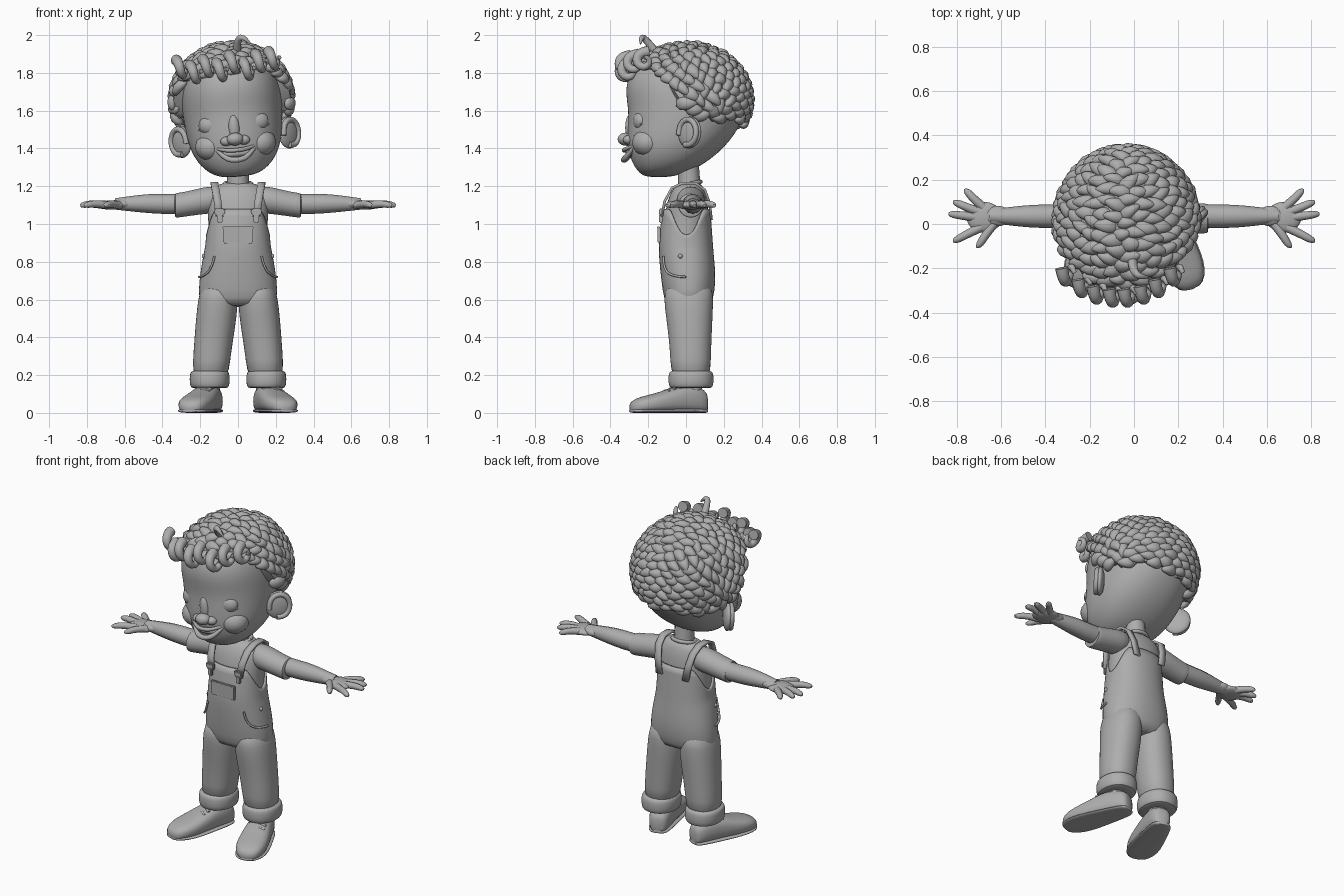
import bpy, bmesh, math, random
from mathutils import Vector, Matrix

random.seed(4)
if "Cube" in bpy.data.objects:
    bpy.data.objects.remove(bpy.data.objects["Cube"], do_unlink=True)

grey = bpy.data.materials.new("plain grey")
grey.use_nodes = True
grey.diffuse_color = (0.42, 0.42, 0.42, 1)
grey.node_tree.nodes["Principled BSDF"].inputs["Base Color"].default_value = grey.diffuse_color


def select(ob):
    bpy.ops.object.select_all(action='DESELECT')
    ob.select_set(True)
    bpy.context.view_layer.objects.active = ob


def finish(bm, name, angle=50, subsurf=0, shell=0):
    bmesh.ops.recalc_face_normals(bm, faces=bm.faces)
    me = bpy.data.meshes.new(name)
    bm.to_mesh(me)
    bm.free()
    ob = bpy.data.objects.new(name, me)
    bpy.context.collection.objects.link(ob)
    me.materials.append(grey)
    select(ob)
    bpy.ops.object.shade_smooth_by_angle(angle=math.radians(angle))
    if subsurf:
        ob.modifiers.new("round", 'SUBSURF').levels = subsurf
        ob.modifiers["round"].render_levels = subsurf
    if shell:
        mod = ob.modifiers.new("cloth", 'SOLIDIFY')
        mod.thickness, mod.offset = shell, -1
    return ob


def power(v, p):
    return math.copysign(abs(v) ** (2 / p), v)


def oval(z, rx, y0, y1, cx=0, p=2.2, n=24):
    """Horizontal ring between y0 and y1."""
    angles = [2 * math.pi * i / n for i in range(n)]
    return [Vector((cx + rx * power(math.cos(a), p),
                    (y0 + y1) / 2 + (y1 - y0) / 2 * power(math.sin(a), p), z)) for a in angles]


def loft(name, rings, subsurf=1, open_top=False, shell=0):
    bm = bmesh.new()
    loops = [[bm.verts.new(p) for p in ring] for ring in rings]
    n = len(loops[0])
    for a, b in zip(loops, loops[1:]):
        for i in range(n):
            bm.faces.new((a[i], a[(i + 1) % n], b[(i + 1) % n], b[i]))
    bm.faces.new(loops[0])
    if not open_top:
        bm.faces.new(loops[-1])
    return finish(bm, name, 60, subsurf, shell)


def ball(bm, loc, size, rot=None, sub=3):
    m = Matrix.Translation(loc) @ (rot or Matrix()) @ Matrix.Diagonal((*size, 1))
    bmesh.ops.create_icosphere(bm, subdivisions=sub, radius=1, matrix=m)


def tube(name, points, radii):
    cu = bpy.data.curves.new(name, 'CURVE')
    cu.dimensions, cu.bevel_depth, cu.use_fill_caps = '3D', 1, True
    cu.bevel_resolution, cu.resolution_u = 4, 6
    sp = cu.splines.new('NURBS')
    sp.points.add(len(points) - 1)
    for i, (p, co) in enumerate(zip(sp.points, points)):
        p.co = (*co, 1)
        p.radius = radii[i] if isinstance(radii, (list, tuple)) else radii
    sp.order_u, sp.use_endpoint_u = 3, True
    ob = bpy.data.objects.new(name, cu)
    bpy.context.collection.objects.link(ob)
    cu.materials.append(grey)
    select(ob)
    bpy.ops.object.convert(target='MESH')
    ob = bpy.context.object
    bpy.ops.object.shade_smooth_by_angle(angle=math.radians(50))
    return ob


def strip(name, points, half):
    bm = bmesh.new()
    rows = [[bm.verts.new((x + d, y, z)) for d in (-half, half)] for x, y, z in points]
    for a, b in zip(rows, rows[1:]):
        bm.faces.new((a[0], a[1], b[1], b[0]))
    ob = finish(bm, name, 60, 0, 0.014)
    ob.modifiers["cloth"].offset = 0


def box(name, loc, size, bevel=0.006):
    bm = bmesh.new()
    bmesh.ops.create_cube(bm, size=1, matrix=Matrix.Translation(loc) @ Matrix.Diagonal((*size, 1)))
    bmesh.ops.bevel(bm, geom=bm.edges[:], offset=bevel, segments=2, affect='EDGES')
    finish(bm, name, 40)


# Head and face, modelled upright and tilted afterwards
head = [loft("head", [oval(*r) for r in (
    (1.25, .07, -.21, -.09), (1.27, .135, -.25, .0), (1.32, .195, -.285, .1), (1.4, .24, -.312, .2),
    (1.5, .258, -.312, .28), (1.6, .268, -.305, .315), (1.7, .268, -.325, .3),
    (1.8, .245, -.305, .27), (1.9, .17, -.22, .18))], 2)]
bm = bmesh.new()
ball(bm, (0, -.322, 1.45), (.045, .04, .034))
ball(bm, (0, -.298, 1.51), (.03, .024, .07))
for s in (-1, 1):
    ball(bm, (s * .047, -.305, 1.442), (.032, .028, .025))
head.append(finish(bm, "nose"))
for s, side in ((-1, "right"), (1, "left")):
    bm = bmesh.new()
    ball(bm, (s * .12, -.236, 1.535), (.066, .045, .055))
    head.append(finish(bm, side + "_eyelid"))
    bm = bmesh.new()
    ball(bm, (s * .13, -.2, 1.42), (.085, .085, .075))
    head.append(finish(bm, side + "_cheek"))
    head.append(tube(side + "_lashes", [(s * x, y, z) for x, y, z in (
        (.06, -.27, 1.515), (.12, -.285, 1.49), (.185, -.235, 1.515))], .005))
    head.append(tube(side + "_eyebrow", [(s * x, y, z) for x, y, z in (
        (.06, -.295, 1.64), (.12, -.28, 1.665), (.19, -.22, 1.645))], [.006, .009, .003]))
    # Ear with a raised rim
    turn = Matrix.Rotation(s * math.radians(49), 4, 'Z')
    centre = Vector((s * .285, .02, 1.46))
    out = Vector((s * .75, -.65, 0))
    bm = bmesh.new()
    ball(bm, centre, (.078, .026, .085), turn)
    head.append(finish(bm, side + "_ear"))
    along = Vector((s * .65, .75, 0))
    rim = [centre + out * .018 + along * .062 * math.cos(a) + Vector((0, 0, .07 * math.sin(a)))
           for a in [math.radians(d) for d in range(-110, 200, 30)]]
    head.append(tube(side + "_ear_rim", rim, .015))

# Grinning mouth
for name, mid, low, r in (("upper_lip", 1.395, 1.39, .011), ("lower_lip", 1.352, 1.336, .015)):
    head.append(tube(name, [(-.11, -.27, 1.41), (-.065, -.312, mid), (0, -.335, low),
                            (.065, -.312, mid), (.11, -.27, 1.41)], [.006, r, r, r, .006]))
bm = bmesh.new()
ball(bm, (0, -.27, 1.374), (.09, .05, .028))
head.append(finish(bm, "teeth"))


# Curly hair: an inner cap covered in overlapping locks
def hairline(y):
    if y < -.18:
        return 1.8
    if y < 0:
        return 1.58 - y / .18 * .22
    return max(1.52, 1.58 - y * .5)


mid, size = Vector((0, .005, 1.66)), Vector((.315, .335, .29))
bm = bmesh.new()
ball(bm, mid, size, sub=4)
for v in bm.verts:
    if v.co.z < hairline(v.co.y):
        v.co = mid + (v.co - mid) * .74
head.append(finish(bm, "hair_cap"))
bm = bmesh.new()
count = 400
for i in range(count):
    h = 1 - 2 * (i + .5) / count
    a = i * 2.39996
    r = math.sqrt(1 - h * h)
    d = Vector((r * math.cos(a), r * math.sin(a), h))
    p = mid + d * size
    if p.z < hairline(p.y) + .01:
        continue
    normal = Vector([d[k] / size[k] for k in range(3)]).normalized()
    flow = Vector((math.copysign(1, p.x), random.uniform(-.2, .7), random.uniform(-.6, 0)))
    flow = (flow - normal * flow.dot(normal)).normalized()
    flow = (flow + normal * random.uniform(.1, .4)).normalized()
    across = normal.cross(flow).normalized()
    axes = Matrix((flow, across, flow.cross(across))).transposed().to_4x4()
    scale = Matrix.Diagonal((random.uniform(.045, .065), random.uniform(.026, .036), .026, 1))
    made = bmesh.ops.create_icosphere(bm, subdivisions=2, radius=1)["verts"]
    for v in made:
        v.co.z -= .5 * v.co.x ** 2
        v.co.y *= 1 - .35 * v.co.x
    bmesh.ops.transform(bm, verts=made, matrix=Matrix.Translation(p) @ axes @ scale)
head.append(finish(bm, "hair_locks", 70))
# Rolled curls over the forehead and one loose flick
for i in range(8):
    x = -.245 + i * .07
    y = -.315 * math.sqrt(1 - (x / .34) ** 2)
    z = 1.83 + random.uniform(-.03, .025) - (.02 if i == 3 else 0)
    curl = []
    for k in range(9):
        r, a = .055 - k * .005, 1.2 + k * .85
        curl.append((x + (k - 4) * .007, y + r * math.cos(a), z + r * math.sin(a)))
    head.append(tube("forehead_curl", curl, [.03 - k * .0025 for k in range(9)]))
head.append(tube("top_flick", [(.05, -.17, 1.92), (.06, -.22, 1.985), (.1, -.24, 1.98),
                               (.125, -.24, 1.945)], [.022, .018, .013, .004]))
pivot = Matrix.Translation((0, 0, 1.27))
tilt = pivot @ Matrix.Rotation(math.radians(-5), 4, 'Y') @ pivot.inverted()
for ob in head:
    ob.data.transform(tilt)

# Neck, collar and shirt
tube("neck", [(0, .02, 1.15), (0, .018, 1.22), (0, .01, 1.34)], [.065, .056, .056])
tube("collar", [(.07 * math.cos(a), .018 + .06 * math.sin(a), 1.212 + .012 * math.sin(a))
                for a in [k * math.pi / 8 for k in range(17)]], .011)
loft("shirt", [oval(*r) for r in (
    (.8, .172, -.13, .13), (.95, .156, -.128, .125), (1.05, .16, -.112, .12), (1.12, .165, -.1, .115),
    (1.18, .15, -.075, .1), (1.208, .11, -.05, .085), (1.22, .06, -.03, .06))])

# Overalls: the bib falls away under the arms
rings = [oval(*r) for r in (
    (.56, .185, -.095, .125), (.6, .212, -.118, .145), (.7, .207, -.132, .16), (.8, .192, -.142, .152),
    (.86, .18, -.146, .146), (.92, .176, -.145, .142), (1.0, .173, -.136, .136), (1.08, .17, -.122, .13))]
for ring in rings:
    for p in ring:
        keep = min(1, max(.06, (.2 - abs(p.x)) / .055 - .2))
        if p.z > .86:
            p.z = .86 + (p.z - .86) * keep
loft("overalls_top", rings, 1, True, .012)
box("bib_pocket", (0, -.143, .94), (.16, .018, .085))
box("bib_pocket_hem", (0, -.146, .98), (.165, .016, .012), .003)

for s, side in ((-1, "right"), (1, "left")):
    # Straps, buckles and hip pockets
    strip(side + "_strap", [(s * x, y, z) for x, y, z in (
        (.098, -.128, 1.04), (.108, -.113, 1.12), (.12, -.075, 1.19), (.125, -.02, 1.216),
        (.125, .05, 1.216), (.118, .1, 1.18), (.105, .125, 1.11), (.09, .135, 1.02))], .02)
    box(side + "_buckle", (s * .097, -.132, 1.065), (.055, .022, .035))
    box(side + "_clasp", (s * .097, -.134, 1.03), (.03, .018, .05))
    tube(side + "_pocket_seam", [(s * x, y, z) for x, y, z in (
        (.125, -.12, .83), (.14, -.12, .76), (.19, -.065, .72), (.206, .0, .72))], .006)
    bm = bmesh.new()
    ball(bm, (s * .182, -.03, .83), (.01, .012, .012))
    finish(bm, side + "_hip_button")

    # Trouser legs and turned-up cuffs
    loft(side + "_trouser_leg", [oval(z, rx, a, b, s * cx) for z, cx, rx, a, b in (
        (.17, .147, .095, -.078, .13), (.28, .14, .099, -.083, .132), (.4, .127, .104, -.092, .136),
        (.52, .113, .108, -.108, .142), (.6, .106, .106, -.118, .145), (.7, .1, .09, -.11, .14))])
    loft(side + "_cuff", [oval(z, .09 + g, -.077 - g, .13 + g, s * .15) for z, g in (
        (.13, -.01), (.133, .01), (.155, .017), (.2, .017), (.22, .01), (.223, -.005))])
    tube(side + "_ankle", [(s * .15, .03, .08), (s * .15, .03, .2)], .055)

    # Shoes, toes turned out
    ahead, wide = Vector((s * .326, -.945, 0)), Vector((.945, s * .326, 0))
    base = Vector((s * .15, .03, 0))
    outline = ((-.085, .03, .09), (-.07, .055, .125), (0, .068, .15), (.08, .077, .145), (.16, .087, .115),
               (.24, .09, .095), (.31, .073, .078), (.345, .035, .05))
    for name, grow, flat in (("shoe", 1, 0), ("sole", 1.05, .022)):
        loft(side + "_" + name, [
            [base + ahead * t + wide * w * grow * power(math.cos(a), 2.6)
             + Vector((0, 0, (flat or h) / 2 * (1 + power(math.sin(a), 2.6))))
             for a in [k * math.pi / 10 for k in range(20)]] for t, w, h in outline])
    for t, z in ((.07, .146), (.1, .138), (.13, .126)):
        tube(side + "_lace", [base + ahead * (t + d / 5) + wide * d + Vector((0, 0, z - abs(d) * .3))
                              for d in (-.05, 0, .05)], .008)

    # Sleeve, arm and hand
    loft(side + "_sleeve", [[Vector((s * (x + .12 * (1.1 - z) * math.sin(a)), .025 + ry * math.cos(a),
                                     z + rz * math.sin(a))) for a in [k * math.pi / 10 for k in range(20)]]
                            for x, z, ry, rz in ((.08, 1.13, .07, .07), (.16, 1.128, .078, .074),
                                                 (.24, 1.112, .072, .068), (.31, 1.1, .068, .066),
                                                 (.335, 1.098, .068, .066), (.335, 1.098, .05, .05))])
    tube(side + "_arm", [(s * x, .035, z) for x, z in ((.2, 1.11), (.35, 1.105), (.45, 1.108),
                                                       (.55, 1.108), (.65, 1.106))],
         [.054, .053, .052, .043, .03])
    bm = bmesh.new()
    ball(bm, (s * .675, .03, 1.1), (.08, .07, .024))
    ball(bm, (s * .615, .036, 1.106), (.06, .046, .028))
    finish(bm, side + "_palm")
    for name, x, y, x0, y0 in (("little", .765, .15, .68, .075), ("ring", .815, .098, .7, .055),
                               ("middle", .835, .045, .71, .03), ("index", .815, -.075, .69, -.015),
                               ("thumb", .71, -.1, .625, .01)):
        m = ((x + x0) / 2, (y + y0) / 2)
        tube(side + "_" + name + "_finger", [(s * x0, y0, 1.1), (s * m[0], m[1], 1.108),
                                             (s * (x - .01), y, 1.1), (s * x, y, 1.097)],
             [.021, .019, .016, .008])
